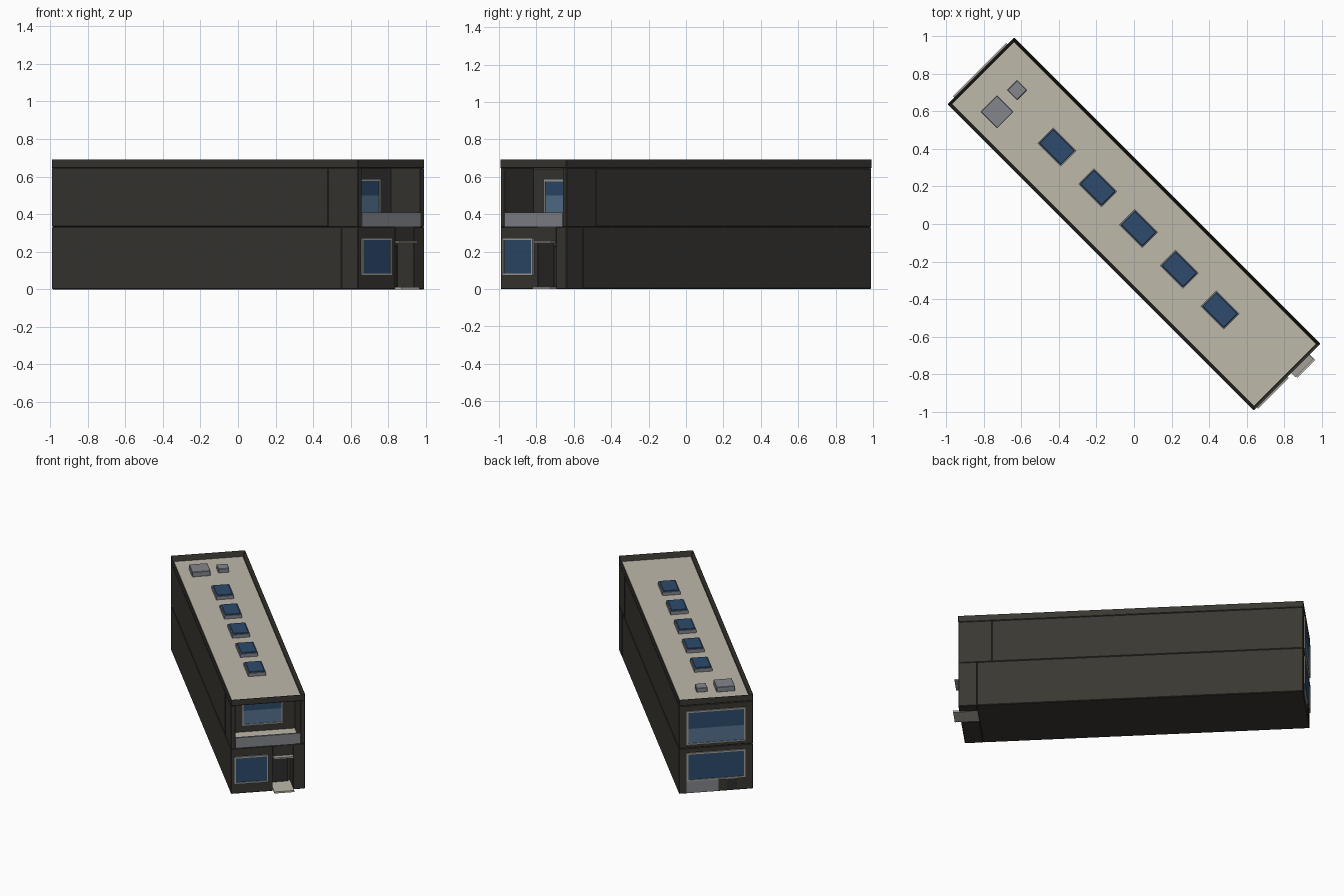
import bpy, bmesh, math
from mathutils import Matrix

if "Cube" in bpy.data.objects:
    bpy.data.objects.remove(bpy.data.objects["Cube"])

# Local frame: u runs along the building (front end = +u), v across; turned -45 deg about z
TURN = Matrix.Rotation(math.radians(-45), 4, 'Z')
L, W = 1.153, 0.25            # half length, half width
Z1, Z2, Z3 = 0.332, 0.646, 0.695


def material(name, rgb):
    m = bpy.data.materials.new(name)
    m.diffuse_color = (*rgb, 1)
    m.use_nodes = True
    m.node_tree.nodes["Principled BSDF"].inputs["Base Color"].default_value = m.diffuse_color
    return m


WALL = material("dark_wall", (0.042, 0.038, 0.032))
DOOR = material("door_dark", (0.028, 0.027, 0.028))
STONE = material("pale_stone", (0.52, 0.48, 0.40))
FRAME = material("frame_grey", (0.36, 0.35, 0.31))
METAL = material("metal_grey", (0.23, 0.24, 0.27))
GLASS = material("glass_dark", (0.026, 0.07, 0.15))
BLIND = material("glass_light", (0.09, 0.17, 0.27))


def finish(name, bm, mat, bevel=0):
    bm.transform(TURN)
    me = bpy.data.meshes.new(name)
    bm.to_mesh(me)
    bm.free()
    ob = bpy.data.objects.new(name, me)
    bpy.context.collection.objects.link(ob)
    me.materials.append(mat)
    if bevel:
        b = ob.modifiers.new("bevel", 'BEVEL')
        b.width, b.segments = bevel, 1
    return ob


def add_box(bm, u, v, z):
    m = Matrix.LocRotScale(((u[0] + u[1]) / 2, (v[0] + v[1]) / 2, (z[0] + z[1]) / 2), None,
                           (u[1] - u[0], v[1] - v[0], z[1] - z[0]))
    bmesh.ops.create_cube(bm, size=1, matrix=m)


def box(name, u, v, z, mat, bevel=0):
    bm = bmesh.new()
    add_box(bm, u, v, z)
    return finish(name, bm, mat, bevel)


def window(name, u, side, v, z, split=None, rim=0.011):
    """Framed window on the plane u, facing side (+1 front, -1 back)."""
    def span(a, b):
        return tuple(sorted((u + side * a, u + side * b)))
    bm = bmesh.new()
    d = span(-0.004, 0.009)
    for zz in ((z[0], z[0] + rim), (z[1] - rim, z[1])):
        add_box(bm, d, v, zz)
    for vv in ((v[0], v[0] + rim), (v[1] - rim, v[1])):
        add_box(bm, d, vv, (z[0] + rim, z[1] - rim))
    finish(name + "_frame", bm, FRAME)
    vi, zi = (v[0] + rim, v[1] - rim), (z[0] + rim, z[1] - rim)
    g = span(-0.003, 0.004)
    box(name + "_glass", g, vi, (split or zi[0], zi[1]), GLASS)
    if split:
        box(name + "_lower_glass", g, vi, (zi[0], split), BLIND)


# Main storeys, set back behind the entrance and the balcony
LOW, UP = L - 0.123, L - 0.224
box("ground_storey", (-L, LOW), (-W, W), (0, Z1), WALL, 0.004)
box("upper_storey", (-L, UP), (-W, W), (Z1, Z2), WALL, 0.004)

# Entrance block around the door recess
D0, D1, DT = 0.032, 0.17, 0.245
box("entrance_window_wall", (LOW, L), (-W, D0), (0, Z1), WALL, 0.003)
box("entrance_side_wall", (LOW, L), (D1, W), (0, Z1), WALL, 0.003)
box("entrance_lintel", (LOW, L), (D0, D1), (DT, Z1 - 0.002), WALL)
box("front_door", (LOW - 0.002, LOW + 0.012), (D0 + 0.015, D1 - 0.015), (0.012, DT - 0.015), DOOR, 0.002)
box("door_canopy", (LOW, L + 0.033), (D0, D1 - 0.003), (DT, DT + 0.012), FRAME)
box("door_step", (LOW, L + 0.042), (D0 + 0.004, D1), (0, 0.012), STONE)
window("front_window", L, 1, (-0.228, 0.002), (0.072, 0.272))

# Balcony recess
for s, tag in ((-1, "left"), (1, "right")):
    box("balcony_wall_" + tag, (UP, L), tuple(sorted((s * 0.22, s * W))), (Z1, Z2), WALL, 0.003)
box("balcony_base", (UP - 0.01, L - 0.004), (-0.222, 0.222), (Z1 - 0.01, Z1 + 0.004), WALL)
box("balcony_floor", (UP, L - 0.012), (-0.22, 0.22), (Z1 + 0.003, Z1 + 0.012), STONE)
box("balcony_railing", (L - 0.012, L + 0.001), (-0.22, 0.22), (Z1 + 0.003, 0.41), METAL)
window("balcony_window", UP, 1, (-0.14, 0.14), (0.39, 0.587), 0.50)

# Rear end
window("rear_upper_window", -L, -1, (-0.2, 0.2), (0.357, 0.605), 0.475)
window("rear_lower_window", -L, -1, (-0.2, 0.2), (0.09, 0.298))
box("rear_panel", (-L - 0.005, -L + 0.004), (-0.015, 0.2), (0.004, 0.09), METAL)
box("rear_hatch", (-L - 0.004, -L + 0.004), (-0.14, -0.075), (0.004, 0.09), DOOR)

# Roof slab with a raised parapet rim
bm = bmesh.new()
add_box(bm, (-L - 0.001, L + 0.001), (-W - 0.001, W + 0.001), (Z2, Z3))
bm.faces.ensure_lookup_table()
top = max(bm.faces, key=lambda f: f.calc_center_median().z)
bmesh.ops.inset_region(bm, faces=[top], thickness=0.018)
for vert in top.verts:
    vert.co.z = Z2 + 0.004
finish("parapet", bm, WALL, 0.003)
DECK = Z2 + 0.01
box("roof_deck", (-L + 0.017, L - 0.017), (-W + 0.017, W - 0.017), (Z2 + 0.002, DECK), STONE)

# Skylights
for i in range(5):
    u = 0.034 + (i - 2) * 0.307
    box(f"skylight_curb_{i+1}", (u - 0.088, u + 0.088), (-0.06, 0.06), (DECK - 0.002, DECK + 0.024), METAL)
    box(f"skylight_glass_{i+1}", (u - 0.081, u + 0.081), (-0.053, 0.053), (DECK + 0.02, DECK + 0.031), GLASS, 0.003)

# Rooftop plant boxes
for name, u, v, a, h in (("large_roof_unit", -0.938, -0.093, 0.062, 0.036),
                         ("small_roof_unit", -0.944, 0.064, 0.037, 0.03)):
    box(name, (u - a, u + a), (v - a, v + a), (DECK - 0.002, DECK + h), METAL, 0.003)
